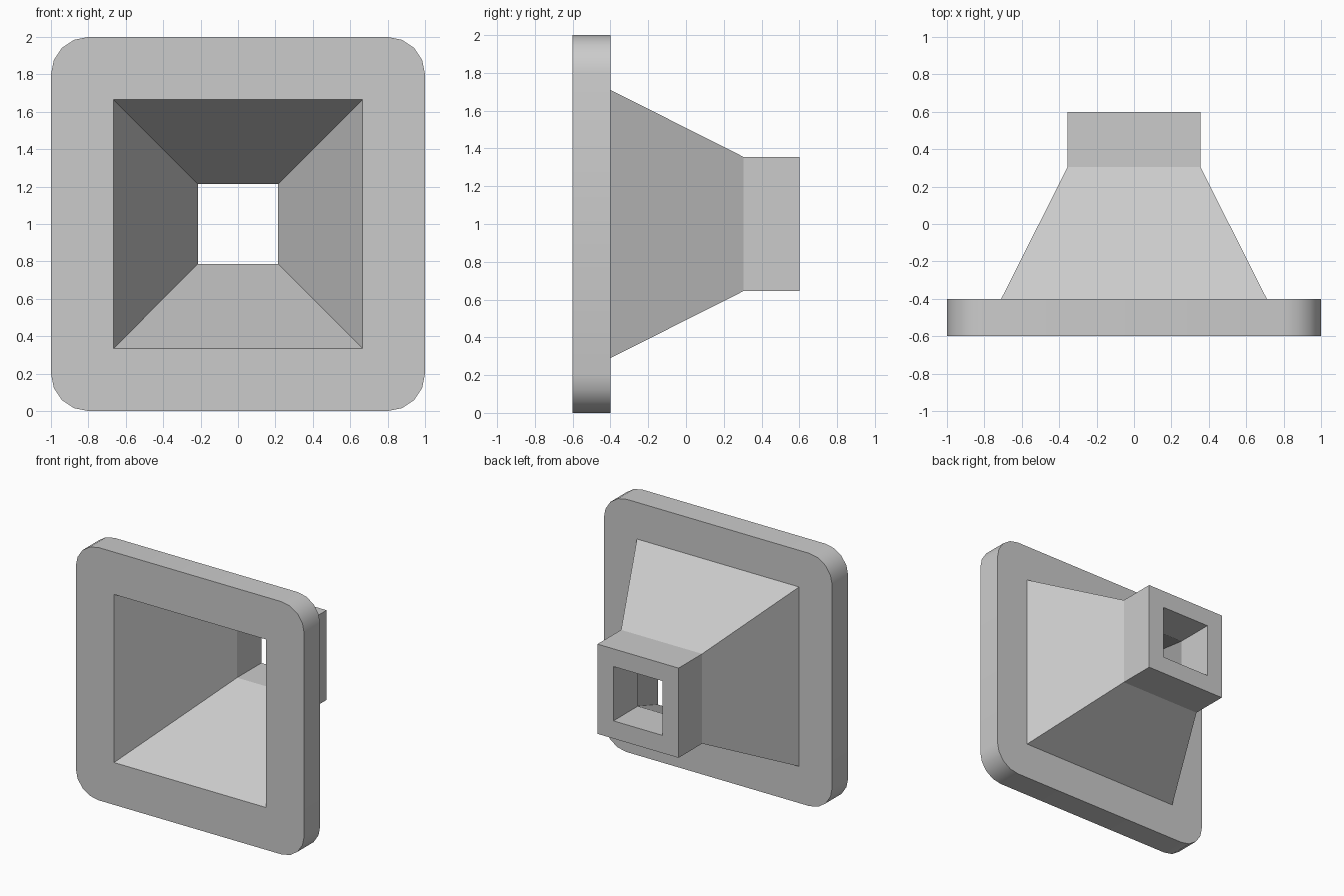
import bpy
import bmesh
import math

cube = bpy.data.objects.get("Cube")
if cube:
    bpy.data.objects.remove(cube, do_unlink=True)

# Plain grey material
grey = bpy.data.materials.new("light_grey")
grey.use_nodes = True
colour = (0.6, 0.6, 0.6, 1)
grey.diffuse_color = colour
grey.node_tree.nodes["Principled BSDF"].inputs["Base Color"].default_value = colour

CENTRE_Z = 1.0
CORNER_STEPS = 4


def square_loop(bm, y, half, radius):
    """Loop of vertices round a square; a zero radius gives sharp corners."""
    loop = []
    for corner in range(4):
        middle = math.pi / 4 + corner * math.pi / 2
        cx = math.copysign(half - radius, math.cos(middle))
        cz = math.copysign(half - radius, math.sin(middle))
        for step in range(CORNER_STEPS + 1):
            a = (corner + step / CORNER_STEPS) * math.pi / 2
            loop.append(bm.verts.new((cx + radius * math.cos(a), y,
                                      CENTRE_Z + cz + radius * math.sin(a))))
    return loop


# Closed wall profile: (y, half width, corner radius)
sections = [
    (-0.6, 1.0, 0.2),      # flange front rim
    (-0.4, 1.0, 0.2),      # flange back rim
    (-0.4, 0.71, 0),       # funnel base
    (0.305, 0.355, 0),     # funnel neck
    (0.6, 0.355, 0),       # spout end, outside
    (0.6, 0.215, 0),       # spout end, inside
    (0.295, 0.215, 0),     # inner neck
    (-0.6, 0.665, 0),      # mouth opening
]

bm = bmesh.new()
loops = [square_loop(bm, *s) for s in sections]
for i, a in enumerate(loops):
    b = loops[(i + 1) % len(loops)]
    for j in range(len(a)):
        k = (j + 1) % len(a)
        bm.faces.new((a[j], a[k], b[k], b[j]))
bmesh.ops.remove_doubles(bm, verts=bm.verts[:], dist=0.0001)
bmesh.ops.recalc_face_normals(bm, faces=bm.faces[:])

mesh = bpy.data.meshes.new("flanged_funnel")
bm.to_mesh(mesh)
bm.free()
mesh.materials.append(grey)
funnel = bpy.data.objects.new("flanged_funnel", mesh)
bpy.context.collection.objects.link(funnel)

# Round the flange corners, keep the other edges crisp
bpy.ops.object.select_all(action='DESELECT')
funnel.select_set(True)
bpy.context.view_layer.objects.active = funnel
bpy.ops.object.shade_smooth_by_angle(angle=math.radians(25))
